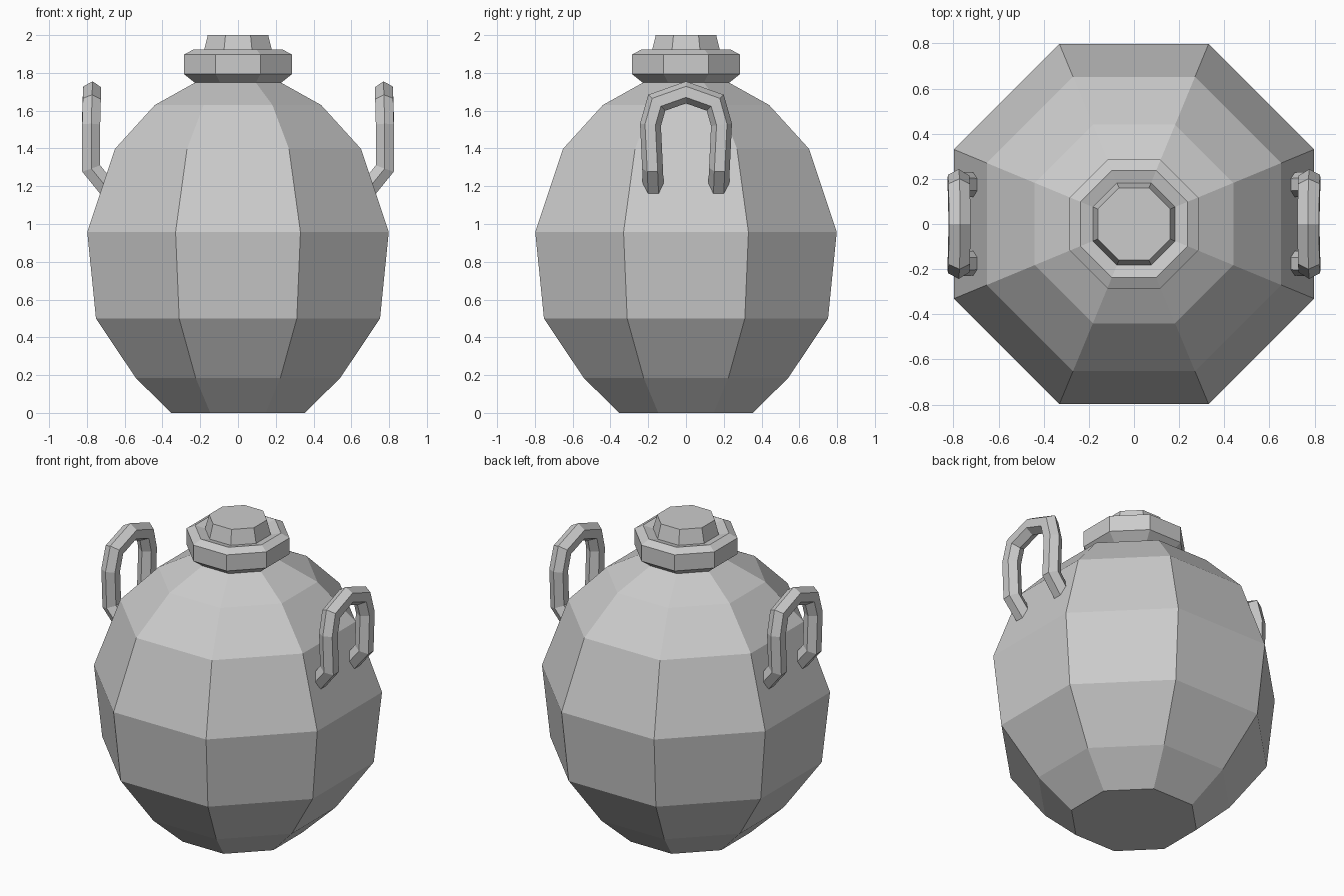
import bpy
import bmesh
from math import pi, cos, sin
from mathutils import Vector

default = bpy.data.objects.get("Cube")
if default:
    bpy.data.objects.remove(default)

SIDES = 8

clay = bpy.data.materials.new("grey_clay")
clay.use_nodes = True
clay.diffuse_color = (0.6, 0.6, 0.6, 1)
clay.node_tree.nodes["Principled BSDF"].inputs["Base Color"].default_value = (0.6, 0.6, 0.6, 1)


def finish(name, bm):
    bmesh.ops.recalc_face_normals(bm, faces=bm.faces)
    mesh = bpy.data.meshes.new(name)
    bm.to_mesh(mesh)
    bm.free()
    mesh.materials.append(clay)
    obj = bpy.data.objects.new(name, mesh)
    bpy.context.collection.objects.link(obj)
    return obj


def loft(name, rings):
    """Bridge successive rings of points and cap both ends."""
    bm = bmesh.new()
    rows = [[bm.verts.new(p) for p in ring] for ring in rings]
    for low, high in zip(rows, rows[1:]):
        for i in range(len(low)):
            j = (i + 1) % len(low)
            bm.faces.new((low[i], low[j], high[j], high[i]))
    bm.faces.new(rows[0])
    bm.faces.new(rows[-1])
    return finish(name, bm)


def turned(name, profile):
    """Octagonal turning; the profile holds (half width across flats, height)."""
    angles = [(i + 0.5) * 2 * pi / SIDES for i in range(SIDES)]
    k = 1 / cos(pi / SIDES)
    return loft(name, [[(r * k * cos(a), r * k * sin(a), z) for a in angles]
                       for r, z in profile])


def tube(name, path, radius, sides=6):
    """Mitred tube: each ring slides along its segment to the joint plane."""
    path = [Vector(p) for p in path]
    dirs = [(b - a).normalized() for a, b in zip(path, path[1:])]
    u = (Vector((0, 1, 0)) - dirs[0] * dirs[0].y).normalized()
    v = dirs[0].cross(u)
    ring = [path[0] + radius * (cos(i * 2 * pi / sides) * u + sin(i * 2 * pi / sides) * v)
            for i in range(sides)]
    rings = [ring]
    for i, d in enumerate(dirs):
        m = d + dirs[min(i + 1, len(dirs) - 1)]
        ring = [p + d * ((path[i + 1] - p).dot(m) / d.dot(m)) for p in ring]
        rings.append(ring)
    return loft(name, rings)


# Pot body
turned("body", [(0.354, 0), (0.542, 0.186), (0.752, 0.5), (0.798, 0.957),
                (0.652, 1.397), (0.44, 1.63), (0.225, 1.75)])

# Collar around the mouth, its upper face dipping inwards
turned("collar", [(0.225, 1.745), (0.285, 1.793), (0.285, 1.897),
                  (0.238, 1.923), (0.184, 1.908)])

# Tapered stopper
turned("stopper", [(0.184, 1.9), (0.16, 2.0)])

# Arched side handles, feet sunk into the body
half = [(0.64, 0.17, 1.125), (0.778, 0.177, 1.295),
        (0.778, 0.188, 1.525), (0.775, 0.155, 1.642)]
arch = half + [(0.773, 0, 1.697)] + [(x, -y, z) for x, y, z in reversed(half)]
for side, name in ((1, "left_handle"), (-1, "right_handle")):
    tube(name, [(side * x, y, z) for x, y, z in arch], 0.055)
